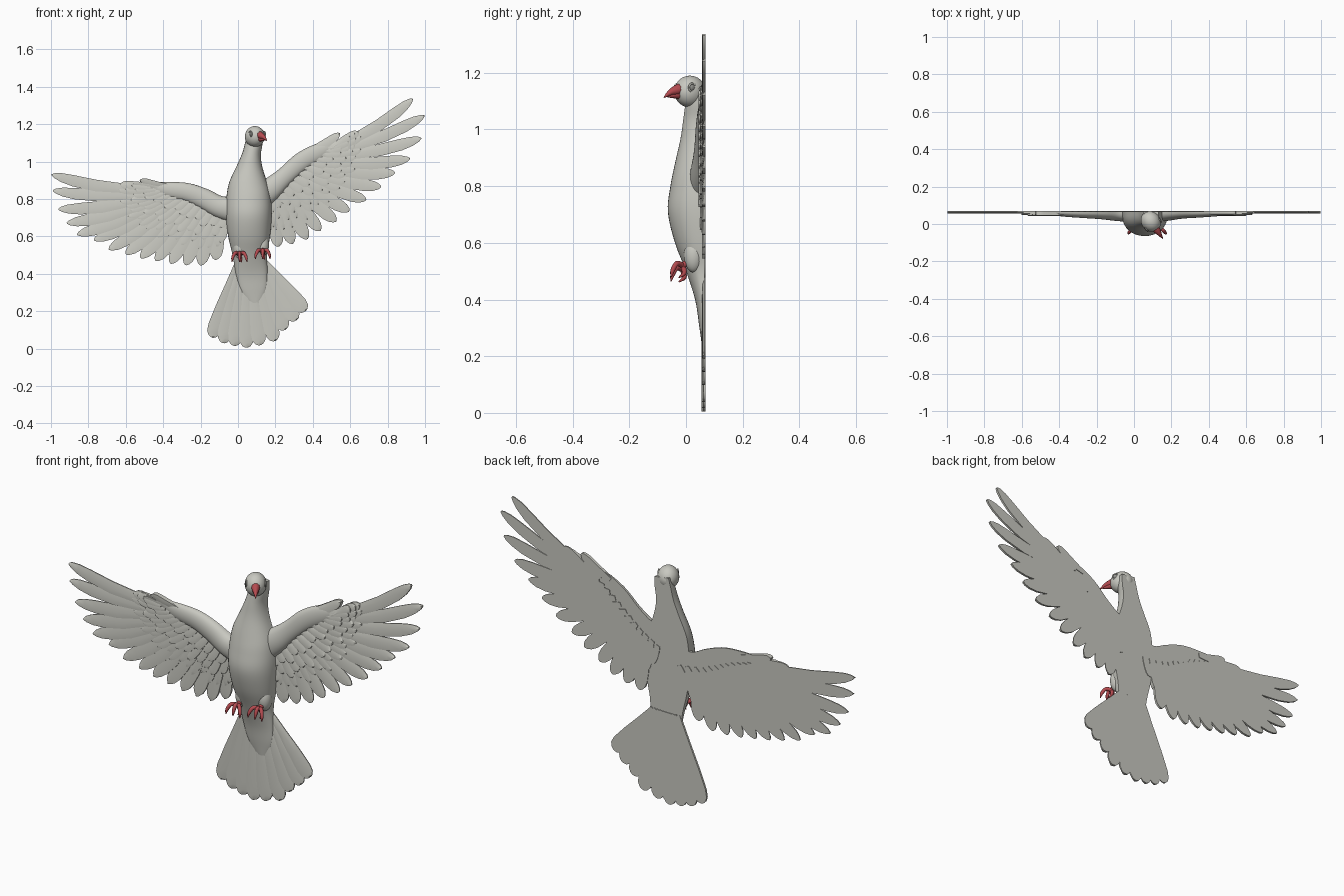
import bpy, bmesh, math
from mathutils import Vector

if "Cube" in bpy.data.objects:
    bpy.data.objects.remove(bpy.data.objects["Cube"])


def material(name, color):
    m = bpy.data.materials.new(name)
    m.use_nodes = True
    m.diffuse_color = (*color, 1)
    m.node_tree.nodes["Principled BSDF"].inputs["Base Color"].default_value = (*color, 1)
    return m


plumage = material("pale grey plumage", (0.58, 0.58, 0.53))
red = material("coral red", (0.46, 0.07, 0.08))
eye_grey = material("eye grey", (0.3, 0.3, 0.28))
BACK = 0.069


def finish(ob, mat, angle=40):
    ob.data.materials.clear()
    ob.data.materials.append(mat)
    bpy.ops.object.select_all(action="DESELECT")
    ob.select_set(True)
    bpy.context.view_layer.objects.active = ob
    bpy.ops.object.shade_smooth_by_angle(angle=math.radians(angle))


def mesh_object(name, bm, mat, angle=40):
    bmesh.ops.recalc_face_normals(bm, faces=bm.faces)
    me = bpy.data.meshes.new(name)
    bm.to_mesh(me)
    bm.free()
    ob = bpy.data.objects.new(name, me)
    bpy.context.collection.objects.link(ob)
    finish(ob, mat, angle)
    return ob


def loft(bm, rings):
    """Skin closed rings of equal length and cap both ends."""
    rows = [[bm.verts.new(p) for p in r] for r in rings]
    n = len(rows[0])
    for a, b in zip(rows, rows[1:]):
        for i in range(n):
            j = (i + 1) % n
            bm.faces.new((a[i], a[j], b[j], b[i]))
    bm.faces.new(rows[0])
    bm.faces.new(rows[-1])


def smooth_rows(rows, steps=5):
    """Catmull-Rom interpolation through rows of values."""
    v = [Vector(r) for r in rows]
    v = [v[0]] + v + [v[-1]]
    out = []
    for a, b, c, d in zip(v, v[1:], v[2:], v[3:]):
        for s in range(steps):
            t = s / steps
            out.append(0.5 * (2 * b + (c - a) * t + (2 * a - 5 * b + 4 * c - d) * t * t
                              + (3 * b - a - 3 * c + d) * t ** 3))
    return out + [v[-1]]


def relief(name, rows, sides=20):
    """Half-round form with a flat back; rows hold x, z, half width, depth."""
    pts = smooth_rows(rows)
    rings = []
    for i, p in enumerate(pts):
        d = pts[min(i + 1, len(pts) - 1)].xy - pts[max(i - 1, 0)].xy
        n = Vector((-d.y, d.x)).normalized()
        ring = []
        for k in range(sides + 1):
            a = math.pi * k / sides
            o = p.xy + n * p.z * math.cos(a)
            ring.append((o.x, BACK - 0.003 - p.w * max(0, math.sin(a)) ** 0.8, o.y))
        rings.append(ring)
    bm = bmesh.new()
    loft(bm, rings)
    return mesh_object(name, bm, plumage, 50)


BLADE = [(0, .5), (.25, .8), (.55, 1), (.78, .97), (.9, .76), (.97, .42), (1, .1)]
BROAD = [(0, .3), (.3, .55), (.6, .85), (.85, 1), (.94, .85), (.985, .5), (1, .15)]


def feather(bm, base, tip, width, front=0.062, bend=0.0, tilt=0.004, shape=BLADE):
    """Thin ridged vane with a flat back, one edge lifted over its neighbour."""
    base, tip = Vector(base), Vector(tip)
    d = tip - base
    n = Vector((-d.y, d.x)).normalized()
    rings = []
    for t, w in shape:
        c = base + d * t + n * bend * math.sin(math.pi * t)
        a, b = c + n * width * w / 2, c - n * width * w / 2
        r = c + n * width * w * .08
        rings.append([(a.x, front + tilt, a.y), (r.x, front - .004, r.y),
                      (b.x, front - tilt, b.y), (b.x, BACK, b.y), (a.x, BACK, a.y)])
    loft(bm, rings)


def along(points, t):
    f = t * (len(points) - 1)
    i = min(int(f), len(points) - 2)
    return Vector(points[i]).lerp(Vector(points[i + 1]), f - i)


def wing(side, arm, roots, tips, coverts, alula):
    s = 1 if side == "left" else -1
    relief(side + "_wing_arm", arm)
    count = len(tips)
    # Long flight feathers
    bm = bmesh.new()
    for i, tip in enumerate(tips):
        t = i / (count - 1)
        feather(bm, along(roots, t), tip, .062 + .012 * t, .061, -s * .025 * (1 - t), s * .003)
    mesh_object(side + "_flight_feathers", bm, plumage, 30)
    # Overlapping rows of covert feathers
    bm = bmesh.new()
    for lift, length, n, width in coverts:
        for i in range(n):
            t = i / (n - 1)
            root = along(roots, t)
            root = root.lerp(along([r[:2] for r in arm][::-1], t), lift)
            way = (along(tips, t) - root).normalized()
            wave = length * (1 + .12 * math.sin(i * 2.4))
            feather(bm, root, root + way * wave, width, .059 - .016 * lift, 0, s * .003)
    for base, tip in alula:
        feather(bm, base, tip, .045, .05, -s * .008)
    mesh_object(side + "_covert_feathers", bm, plumage, 30)


COVERTS = [(0, .17, 19, .05), (.35, .14, 17, .048), (.7, .1, 15, .045)]

wing("left",
     [(.08, .80, .09, .06), (.17, .85, .065, .05), (.25, .92, .05, .038),
      (.34, 1.0, .05, .032), (.44, 1.055, .045, .025), (.52, 1.085, .025, .015)],
     [(.50, 1.07), (.47, 1.02), (.42, .95), (.34, .90), (.26, .84), (.18, .79)],
     [(.935, 1.335), (.997, 1.245), (.98, 1.125), (.92, 1.015), (.84, .94), (.765, .865),
      (.685, .795), (.595, .735), (.525, .68), (.44, .63), (.37, .585), (.29, .56), (.215, .545)],
     COVERTS,
     [((.38, 1.06), (.545, 1.15)), ((.43, 1.06), (.585, 1.115))])

wing("right",
     [(.03, .74, .08, .06), (-.09, .755, .06, .05), (-.18, .80, .055, .04),
      (-.27, .835, .05, .034), (-.38, .85, .042, .026), (-.47, .865, .025, .015)],
     [(-.46, .855), (-.44, .81), (-.40, .77), (-.31, .74), (-.21, .72), (-.1, .70)],
     [(-.997, .93), (-.99, .845), (-.96, .745), (-.915, .67), (-.86, .61), (-.77, .58),
      (-.69, .53), (-.6, .505), (-.52, .485), (-.44, .47), (-.36, .455), (-.28, .447),
      (-.2, .445), (-.12, .475)],
     COVERTS,
     [((-.36, .865), (-.525, .9)), ((-.42, .86), (-.57, .875))])

# Body from nape to the wedge under the tail
relief("body", [(.092, 1.15, .04, .05), (.085, 1.10, .046, .066), (.073, 1.04, .05, .075),
                (.063, .97, .07, .085), (.056, .88, .105, .105), (.057, .80, .12, .121),
                (.058, .71, .123, .13), (.06, .60, .112, .105), (.064, .50, .092, .066),
                (.074, .40, .085, .034), (.085, .31, .068, .02), (.092, .245, .03, .011)])

# Tail fan
bm = bmesh.new()
tail_tips = [(-.14, .06), (-.08, .03), (-.02, .015), (.045, .005), (.115, .018),
             (.195, .04), (.25, .10), (.31, .15), (.36, .20)]
for i, tip in enumerate(tail_tips):
    t = i / (len(tail_tips) - 1)
    feather(bm, (.0 + .14 * t, .47), tip, .082, .062 - .003 * math.sin(math.pi * t), 0, .003, BROAD)
mesh_object("tail_feathers", bm, plumage, 30)


def ellipsoid(name, centre, radii, turn, mat):
    bpy.ops.mesh.primitive_uv_sphere_add(segments=28, ring_count=18, location=centre,
                                         rotation=(0, 0, turn))
    ob = bpy.context.object
    ob.name = name
    ob.scale = radii
    finish(ob, mat, 60)
    return ob


def tube(name, paths, mat):
    """Round tapered strands; each path point holds a position and radius."""
    cu = bpy.data.curves.new(name, "CURVE")
    cu.dimensions = "3D"
    cu.bevel_depth = 1
    cu.bevel_resolution = 3
    cu.use_fill_caps = True
    for path in paths:
        pts = smooth_rows(path, 4)
        sp = cu.splines.new("POLY")
        sp.points.add(len(pts) - 1)
        for q, p in zip(sp.points, pts):
            q.co = (p.x, p.y, p.z, 1)
            q.radius = p.w
    ob = bpy.data.objects.new(name, cu)
    bpy.context.collection.objects.link(ob)
    bpy.ops.object.select_all(action="DESELECT")
    ob.select_set(True)
    bpy.context.view_layer.objects.active = ob
    bpy.ops.object.convert(target="MESH")
    finish(bpy.context.object, mat, 50)


# Head turned toward its left
look = Vector((.57, -.82, 0))
across = Vector((.82, .57, 0))
up = Vector((0, 0, 1))
head = Vector((.09, .014, 1.134))
heading = math.atan2(look.y, look.x)
ellipsoid("head", head, (.058, .051, .056), heading, plumage)


def beak_path(*steps):
    return [(*(head + look * f + up * h), r) for f, h, r in steps]


tube("beak", [beak_path((.04, .008, .022), (.062, .003, .018), (.085, -.004, .011), (.112, -.021, .002)),
              beak_path((.04, -.010, .018), (.065, -.013, .012), (.095, -.018, .003))], red)

for side, s in (("left", 1), ("right", -1)):
    spot = head + across * s * .044 + look * .021 + up * .014
    ellipsoid(side + "_eye", spot, (.011, .006, .011), heading, eye_grey)
    bpy.ops.mesh.primitive_torus_add(location=spot, major_radius=.014, minor_radius=.0035,
                                     major_segments=24, minor_segments=8,
                                     rotation=(math.pi / 2, 0, heading))
    bpy.context.object.name = side + "_eye_ring"
    finish(bpy.context.object, plumage, 60)

# Thighs and feet with three front toes and one hind toe
for side, x, z in (("left", .132, .515), ("right", .008, .50)):
    ellipsoid(side + "_thigh", (x, .028, z + .04), (.034, .035, .06), 0, plumage)
    toes = [[(x, .025, z + .02, .012), (x, .0, z + .012, .012), (x, -.015, z, .011)]]
    for spread in (-.036, 0, .036):
        toes.append([(x, -.01, z + .004, .010), (x + spread * .6, -.032, z + .012, .0095),
                     (x + spread, -.047, z - .012, .008), (x + spread * 1.1, -.053, z - .036, .002)])
    toes.append([(x, -.01, z, .010), (x + .006, -.006, z - .022, .008), (x + .01, -.026, z - .038, .002)])
    tube(side + "_foot", toes, red)
